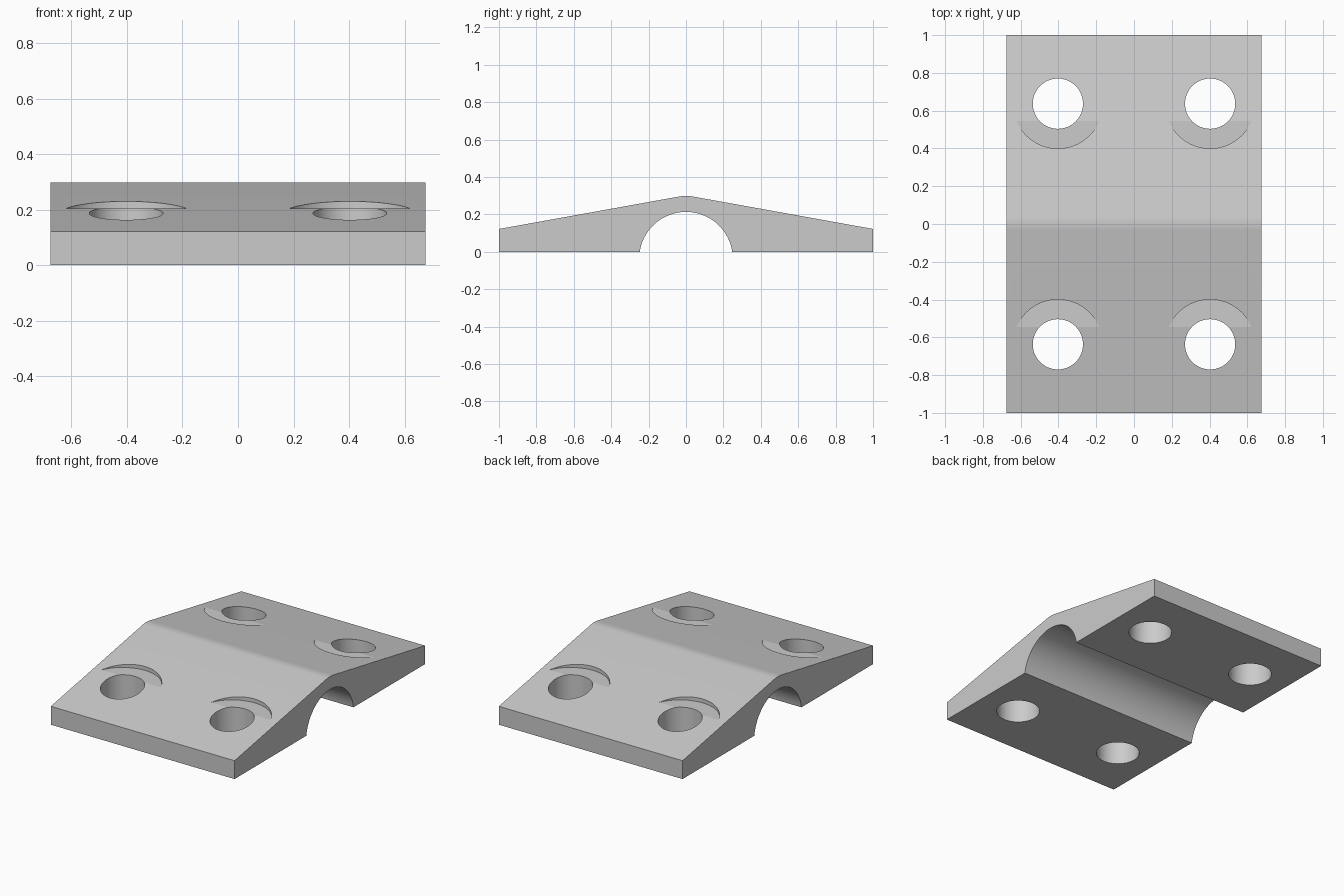
import bpy, bmesh, math

cube = bpy.data.objects.get("Cube")
if cube:
    bpy.data.objects.remove(cube, do_unlink=True)

HALF_WIDTH, HALF_LENGTH = 0.675, 1.0
EDGE_HEIGHT, PEAK = 0.122, 0.302
CHANNEL_RADIUS, CHANNEL_Z = 0.25, -0.037
HOLE_X, HOLE_Y = 0.403, 0.637
FLOOR_Z = 0.204

grey = bpy.data.materials.new("plain grey")
grey.use_nodes = True
color = (0.6, 0.6, 0.6, 1)
grey.diffuse_color = color
grey.node_tree.nodes["Principled BSDF"].inputs["Base Color"].default_value = color


def make_object(name, bm):
    bmesh.ops.recalc_face_normals(bm, faces=bm.faces)
    mesh = bpy.data.meshes.new(name)
    bm.to_mesh(mesh)
    bm.free()
    obj = bpy.data.objects.new(name, mesh)
    bpy.context.collection.objects.link(obj)
    mesh.materials.append(grey)
    return obj


def cut_cylinder(target, x, y, radius, bottom, top):
    """Bore a vertical cylinder out of the target."""
    bpy.ops.mesh.primitive_cylinder_add(vertices=72, radius=radius, depth=top - bottom,
                                        location=(x, y, (top + bottom) / 2))
    cutter = bpy.context.object
    cutter.name = "bore_cutter"
    cutter.hide_render = True
    cutter.data.materials.append(grey)
    mod = target.modifiers.new("bore", 'BOOLEAN')
    mod.operation, mod.solver, mod.object = 'DIFFERENCE', 'EXACT', cutter
    bpy.context.view_layer.objects.active = target
    bpy.ops.object.modifier_apply(modifier=mod.name)
    bpy.data.objects.remove(cutter, do_unlink=True)


# Side profile: sloped roof with a softened ridge and a round channel below
slope = math.atan2(PEAK - EDGE_HEIGHT, HALF_LENGTH)
ridge_radius = 0.2
ridge_z = PEAK - ridge_radius / math.cos(slope)
profile = [(-HALF_LENGTH, 0), (-HALF_LENGTH, EDGE_HEIGHT)]
for i in range(9):
    a = slope * (i / 4 - 1)
    profile.append((ridge_radius * math.sin(a), ridge_z + ridge_radius * math.cos(a)))
profile += [(HALF_LENGTH, EDGE_HEIGHT), (HALF_LENGTH, 0)]
start = math.asin(-CHANNEL_Z / CHANNEL_RADIUS)
for i in range(49):
    a = start + (math.pi - 2 * start) * i / 48
    profile.append((CHANNEL_RADIUS * math.cos(a), CHANNEL_Z + CHANNEL_RADIUS * math.sin(a)))

# Clamp body extruded across its width
bm = bmesh.new()
face = bm.faces.new([bm.verts.new((-HALF_WIDTH, y, z)) for y, z in profile])
moved = bmesh.ops.extrude_face_region(bm, geom=[face])["geom"]
bmesh.ops.translate(bm, vec=(2 * HALF_WIDTH, 0, 0),
                    verts=[v for v in moved if isinstance(v, bmesh.types.BMVert)])
body = make_object("clamp_plate", bm)

# Four bolt holes, each with a flat washer seat cut into the slope
for sx in (-1, 1):
    for sy in (-1, 1):
        cut_cylinder(body, sx * HOLE_X, sy * HOLE_Y, 0.237, FLOOR_Z, 0.5)
        cut_cylinder(body, sx * HOLE_X, sy * HOLE_Y, 0.133, -0.1, 0.5)

bpy.ops.object.select_all(action='DESELECT')
body.select_set(True)
bpy.context.view_layer.objects.active = body
bpy.ops.object.shade_smooth_by_angle(angle=math.radians(8))
